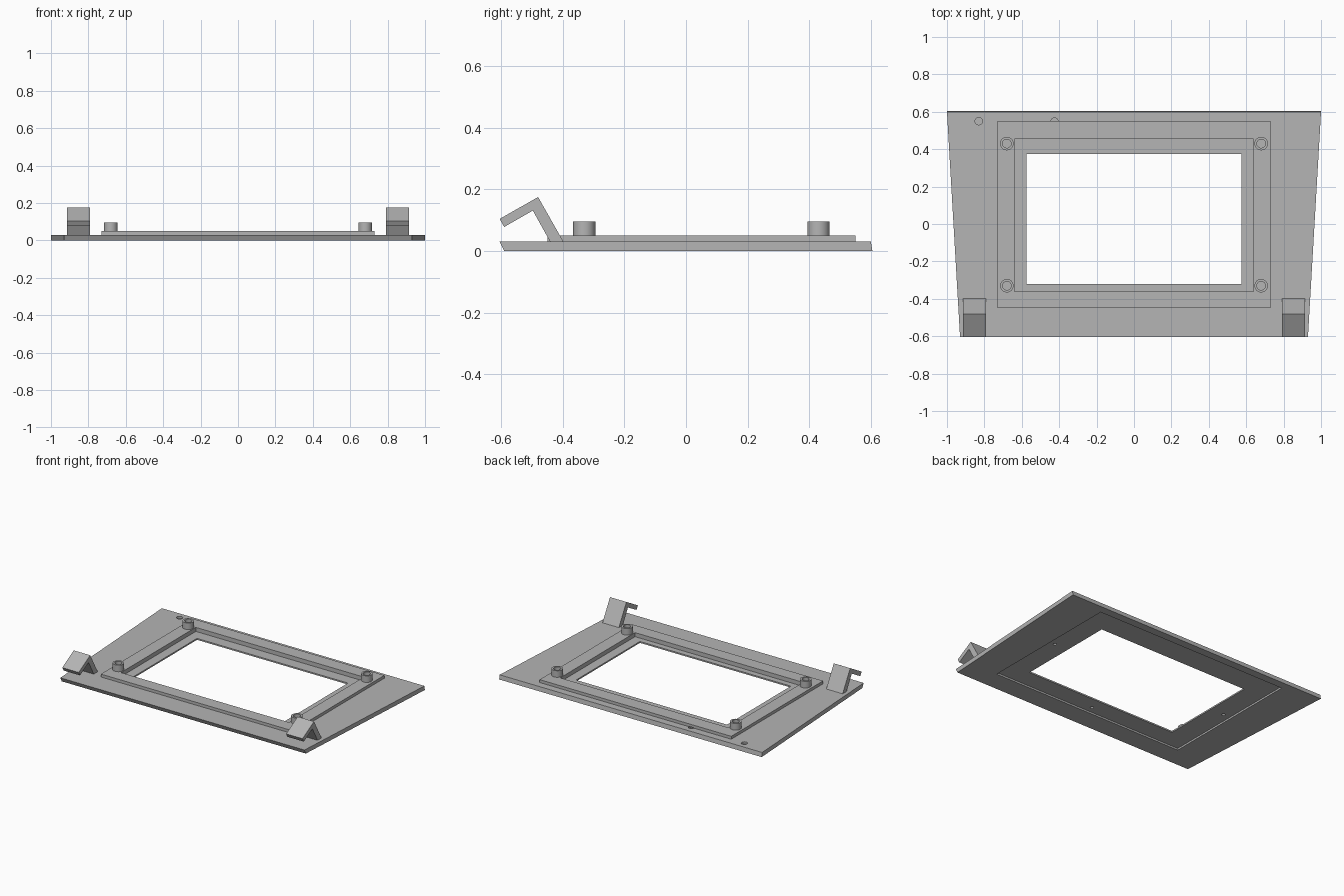
import bpy
import bmesh
from math import cos, sin, tau

cube = bpy.data.objects.get("Cube")
if cube:
    bpy.data.objects.remove(cube, do_unlink=True)

grey = bpy.data.materials.new("plain grey")
grey.use_nodes = True
grey.diffuse_color = (0.46, 0.46, 0.46, 1)
grey.node_tree.nodes["Principled BSDF"].inputs["Base Color"].default_value = (0.46, 0.46, 0.46, 1)


def loft(name, loops, closed=False):
    """Skin a series of equal-length point loops; cap the ends or join them."""
    bm = bmesh.new()
    rings = [[bm.verts.new(p) for p in loop] for loop in loops]
    pairs = list(zip(rings, rings[1:]))
    if closed:
        pairs.append((rings[-1], rings[0]))
    else:
        bm.faces.new(rings[0])
        bm.faces.new(rings[-1])
    for a, b in pairs:
        for i in range(len(a)):
            j = (i + 1) % len(a)
            bm.faces.new((a[i], a[j], b[j], b[i]))
    bmesh.ops.recalc_face_normals(bm, faces=bm.faces)
    mesh = bpy.data.meshes.new(name)
    bm.to_mesh(mesh)
    bm.free()
    mesh.materials.append(grey)
    obj = bpy.data.objects.new(name, mesh)
    bpy.context.collection.objects.link(obj)
    return obj


def trapezoid(front_x, back_x, y0, y1, z):
    return [(-front_x, y0, z), (front_x, y0, z), (back_x, y1, z), (-back_x, y1, z)]


def rect(x, y0, y1, z):
    return trapezoid(x, x, y0, y1, z)


def circle(x, y, r, z, n=32):
    return [(x + r * cos(tau * i / n), y + r * sin(tau * i / n), z) for i in range(n)]


def smooth(obj):
    bpy.ops.object.select_all(action="DESELECT")
    obj.select_set(True)
    bpy.context.view_layer.objects.active = obj
    bpy.ops.object.shade_smooth_by_angle()


# Bezel plate: outer edge, raised frame, inner ledge, window, recessed underside
plate = loft("bezel_plate", [
    trapezoid(0.93, 1, -0.59, 0.605, 0),
    trapezoid(0.93, 1, -0.605, 0.6, 0.03),
    rect(0.73, -0.45, 0.55, 0.03),
    rect(0.73, -0.45, 0.55, 0.05),
    rect(0.64, -0.36, 0.455, 0.05),
    rect(0.64, -0.36, 0.455, 0.022),
    rect(0.575, -0.32, 0.375, 0.022),
    rect(0.575, -0.32, 0.375, 0.012),
    rect(0.73, -0.45, 0.55, 0.012),
    rect(0.73, -0.45, 0.55, 0),
], closed=True)

# Blind holes: two in the top near the back edge, small ones underneath
holes = [(-0.83, 0.55, 0.02, 0.016, 0.032), (-0.425, 0.547, 0.02, 0.016, 0.032),
         (0.68, 0.05, 0.011, 0.005, 0.035), (-0.68, 0.05, 0.011, 0.005, 0.035),
         (0, -0.405, 0.011, 0.005, 0.035)]
for x, y, r, z0, z1 in holes:
    cutter = loft("hole_cutter", [circle(x, y, r, z0, 20), circle(x, y, r, z1, 20)])
    cut = plate.modifiers.new("hole", "BOOLEAN")
    cut.operation = "DIFFERENCE"
    cut.solver = "EXACT"
    cut.object = cutter
    bpy.context.view_layer.objects.active = plate
    bpy.ops.object.modifier_apply(modifier=cut.name)
    bpy.data.objects.remove(cutter, do_unlink=True)

for side, label in ((1, "left"), (-1, "right")):
    # Hollow screw bosses at the frame corners
    for y, end in ((-0.33, "front"), (0.43, "back")):
        x = 0.68 * side
        smooth(loft(f"{end}_{label}_boss", [
            circle(x, y, 0.036, 0.045), circle(x, y, 0.036, 0.095),
            circle(x, y, 0.023, 0.095), circle(x, y, 0.023, 0.051)]))

    # Bent hook clips at the front corners
    profile = [(-0.395, 0.025), (-0.48, 0.175), (-0.605, 0.104),
               (-0.59, 0.078), (-0.497, 0.131), (-0.438, 0.025)]
    loft(f"{label}_clip", [[(side * x, y, z) for y, z in profile] for x in (0.79, 0.915)])
